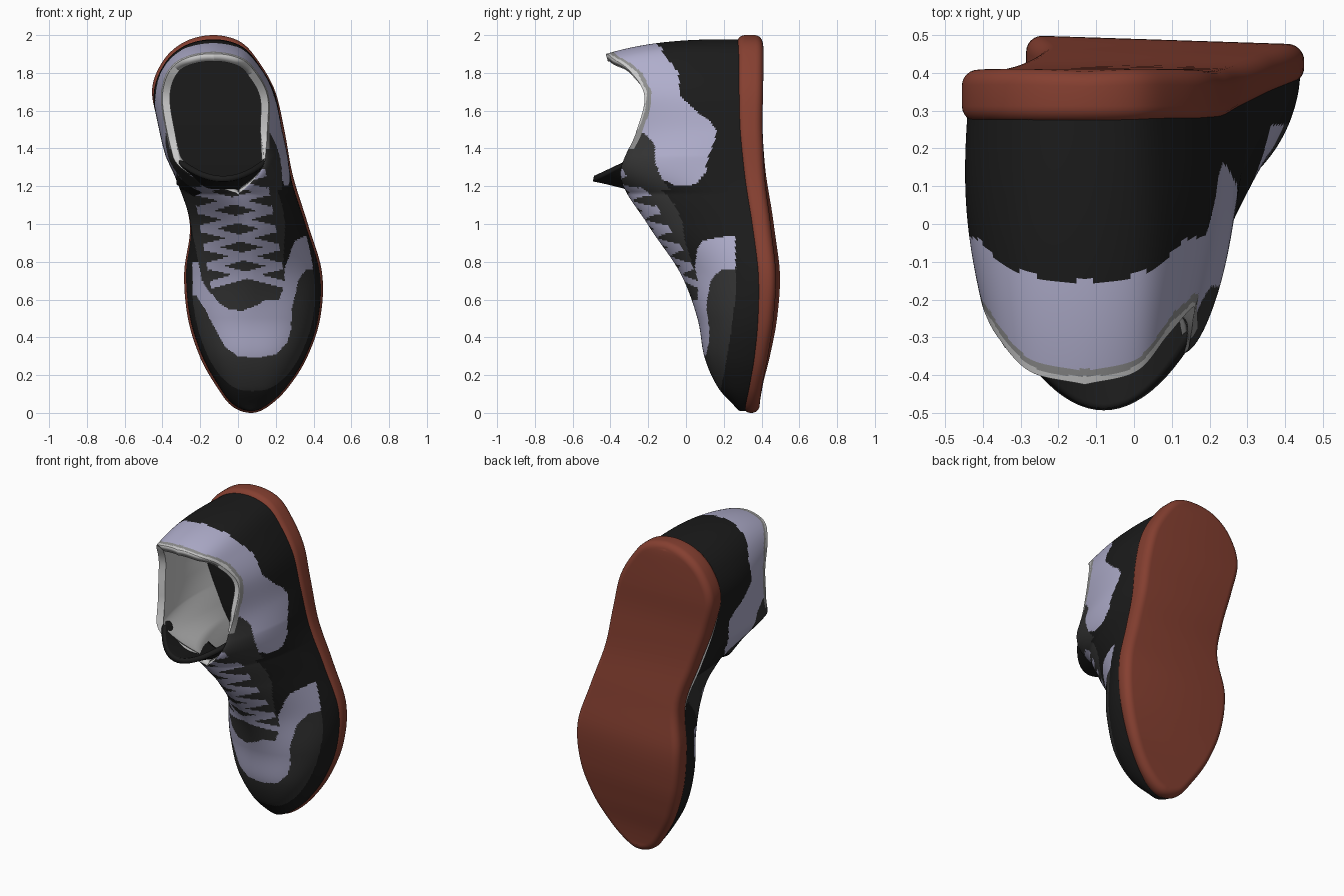
import bpy, bmesh, math

if "Cube" in bpy.data.objects:
    bpy.data.objects.remove(bpy.data.objects["Cube"])

# ---------- materials ----------
def mat(name, r, g, b):
    m = bpy.data.materials.new(name)
    m.diffuse_color = (r, g, b, 1)
    m.use_nodes = True
    m.node_tree.nodes["Principled BSDF"].inputs["Base Color"].default_value = m.diffuse_color
    return m

BLACK = mat("black_fabric", .011, .011, .011)
CHAR = mat("charcoal_overlay", .034, .034, .034)
LILAC = mat("lilac_panel", .43, .42, .60)
TRIM = mat("grey_trim", .27, .27, .27)
LINING = mat("light_lining", .58, .58, .58)
RUST = mat("rust_rubber", .235, .05, .03)

# ---------- profiles along the shoe (k = 0 toe .. 12 heel, z = 1 - cos) ----------
XL = [.07, -.03, -.11, -.20, -.265, -.285, -.255, -.33, -.41, -.455, -.395, -.28, -.13]
XR = [.07, .16, .265, .365, .435, .445, .37, .29, .245, .195, .105, .01, -.13]
Y0 = [.30, .30, .32, .347, .367, .37, .34, .30, .275, .27, .27, .27, .27]
Y1 = [.39, .393, .41, .447, .483, .497, .464, .422, .405, .408, .41, .41, .405]
TOP = [.29, .25, .165, .097, .06, -.03, -.20, -.345, -.265, -.22, -.295, -.39, -.425]
POW = [2.5, 2.5, 2.5, 2.4, 2.1, 1.6, 1.65, 1.9, 1.2, 1.15, 1.15, 1.15, 1.15]
IN_L = [0, 0, 0, 0, 0, 0, .01, .015, .03, .04, .02, 0, 0]
IN_R = [0, 0, 0, 0, 0, 0, .13, .13, .08, .03, .01, 0, 0]
INSET_L = [0, .005, .009, .012, .012, .01, .004, 0, .006, .015, .012, .005, 0]

def cr(t, k):
    """Smooth interpolation in an evenly spaced table."""
    k = min(max(k, 0), 12)
    i = min(int(k), 11)
    f = k - i
    b, c = t[i], t[i + 1]
    a = t[i - 1] if i else 2 * b - c
    d = t[i + 2] if i < 11 else 2 * c - b
    return b + .5 * f * (c - a + f * (2*a - 5*b + 4*c - d + f * (3*(b - c) + d - a)))

def k_of(z):
    return math.acos(min(max(1 - z, -1), 1)) * 12 / math.pi

def lerp_table(t, v):
    for (a, fa), (b, fb) in zip(t, t[1:]):
        if v <= b:
            return fa + (fb - fa) * max(v - a, 0) / (b - a)
    return t[-1][1]

def inside(poly, x, y):
    hit = False
    for (ax, ay), (bx, by) in zip(poly, poly[1:] + poly[:1]):
        if (ay > y) != (by > y) and x < ax + (bx - ax) * (y - ay) / (by - ay):
            hit = not hit
    return hit

def make(name, verts, faces, mats, weld=False, fix=False):
    me = bpy.data.meshes.new(name)
    me.from_pydata(verts, [], faces)
    bm = bmesh.new()
    bm.from_mesh(me)
    if weld:
        bmesh.ops.remove_doubles(bm, verts=bm.verts, dist=1e-5)
    if fix:
        bmesh.ops.recalc_face_normals(bm, faces=bm.faces)
    for f in bm.faces:
        f.smooth = True
    bm.to_mesh(me)
    bm.free()
    for m in mats:
        me.materials.append(m)
    ob = bpy.data.objects.new(name, me)
    bpy.context.collection.objects.link(ob)
    return ob

def thicken(ob, t, offset, mat_offset=0):
    s = ob.modifiers.new("thickness", 'SOLIDIFY')
    s.thickness, s.offset = t, offset
    s.material_offset = s.material_offset_rim = mat_offset

# ---------- sole: rounded rings around the outline, closed top and bottom ----------
M, R = 90, .042
ks = [12 * i / M for i in range(M + 1)]
zs = [1 - math.cos(k * math.pi / 12) for k in ks]
loop = [(cr(XL, k), z) for k, z in zip(ks, zs)]
loop += [(cr(XR, ks[i]), zs[i]) for i in range(M - 1, 0, -1)]
N = len(loop)
arc = [math.radians(a) for a in range(0, 91, 15)]
rings = [(a, 0) for a in arc] + [(a, 1) for a in reversed(arc)]
verts, faces = [], []
for a, bottom in rings:
    for i, (x, z) in enumerate(loop):
        tx, tz = loop[(i + 1) % N][0] - loop[i - 1][0], loop[(i + 1) % N][1] - loop[i - 1][1]
        n, off = math.hypot(tx, tz), R * (1 - math.sin(a))
        h, k = R * (1 - math.cos(a)), k_of(z)
        px = x + off * tz / n
        # the forefoot tread rises a little towards the outer side
        tilt = .035 * (px + .2) * math.sin(math.pi * min(z / 1.4, 1)) if px > -.2 else 0
        verts.append((px, cr(Y1, k) - h - tilt if bottom else cr(Y0, k) + h, z - off * tx / n))
for r in range(len(rings) - 1):
    for i in range(N):
        j = (i + 1) % N
        faces.append((r*N + i, r*N + j, (r+1)*N + j, (r+1)*N + i))
for base in (0, (len(rings) - 1) * N):
    for i in range(M):
        q = [base + i, base + i + 1, base + (N - i - 1) % N, base + (N - i) % N]
        faces.append(list(dict.fromkeys(q)))
make("sole", verts, faces, [RUST], fix=True)

# ---------- upper: two side walls that join over the vamp and part at the collar ----------
S, U = 380, 72
verts, faces = [], []
for side in (0, 1):
    start = len(verts)
    for i in range(S + 1):
        k = 12 * i / S
        th = k * math.pi / 12
        s = 1 - math.cos(th)
        xl, xr = cr(XL, k) + cr(INSET_L, k), cr(XR, k) - .012 * math.sin(th)
        t = min(max((s - 1.17) / .2, 0), 1)
        opening = t * (2 - t)
        xb = xr if side else xl
        rim = xr - cr(IN_R, k) if side else xl + cr(IN_L, k)
        xt = (xl + xr) / 2 * (1 - opening) + rim * opening
        yb, yt, e = cr(Y0, k) + .02, cr(TOP, k), 2 / cr(POW, k)
        w = min(max((s - 1.4) / .6, 0), 1)
        w = w * w * (3 - 2 * w)
        puff = .022 * t * math.sin(th) ** .5 if 0 < th < math.pi - 1e-6 else 0
        for j in range(U + 1):
            a = j / U * math.pi / 2
            c, n = max(math.cos(a), 0) ** e if j < U else 0, math.sin(a) ** e
            y = yb + (yt - yb) * n
            lean = .078 * w * (max(.25 - y, 0) / .675) ** 2.6
            out = puff * math.sin(math.pi * n) * (1 if side else -1)
            verts.append((xt + (xb - xt) * c + out, y, .01 + .984 * s - lean))
    for i in range(S):
        for j in range(U):
            p = start + i * (U + 1) + j
            q = (p, p + 1, p + U + 2, p + U + 1)
            faces.append(q[::-1] if side else q)
upper = make("upper", verts, faces, [BLACK, CHAR, LILAC, TRIM, LINING], weld=True)

# colour panels: collar is drawn in (y, z), the front panels in (x, z)
COLLAR = [(-.6, 1.99), (-.155, 1.99), (-.155, 1.965), (-.1, 1.88), (-.04, 1.8), (-.03, 1.68), (.05, 1.6),
          (.13, 1.54), (.16, 1.5), (.155, 1.45), (.12, 1.36), (.1, 1.27), (.06, 1.215), (0, 1.2), (-.06, 1.205),
          (-.13, 1.24), (-.165, 1.33), (-.165, 1.42), (-.22, 1.48), (-.6, 1.48)]
EYESTAY = [(-.33, 1.2), (-.25, 1.0), (-.21, .8), (-.18, .68), (-.1, .58), (-.05, .55), (.02, .54), (.1, .57),
           (.15, .6), (.22, .6), (.25, .7), (.24, .8), (.25, 1.0), (.235, 1.1), (.2, 1.2)]
BAND = [(-.4, .64), (-.22, .62), (-.18, .56), (-.15, .5), (-.07, .35), (0, .3), (.1, .29), (.2, .31), (.26, .37),
        (.28, .44), (.285, .55), (.32, .7), (.36, .76), (.45, .77), (.45, .93), (.36, .94), (.3, .91), (.26, .8),
        (.24, .75), (-.19, .7), (-.21, .8), (-.4, .8)]
STAY_TOP = [(1.18, -.08), (1.24, -.13), (1.33, -.165), (1.42, -.165), (1.48, -.22)]
GUARD = [(0, .16), (.2, .2), (.4, .235), (.6, .26), (.77, .265)]
RIM = [(1.4, -.31), (1.5, -.265), (1.6, -.23), (1.7, -.22), (1.8, -.27), (1.85, -.33), (1.89, -.4), (1.915, -.425)]

def panel(x, y, z):
    if z > 1.4 and y < lerp_table(RIM, z) + .038:
        return 4 if z > 1.5 and y < lerp_table(RIM, z) + .014 else 3
    stay = inside(EYESTAY, x, z) if z < 1.18 else z < 1.48 and y < lerp_table(STAY_TOP, z)
    if stay:
        d = (x - .05 + .18 * (z - .7)) / .2
        for r in range(6):
            for slope in (-.052, .052):
                if abs(d) < 1 and abs(z - .73 - .098 * r - slope * d) < .02:
                    return 2
        return 1
    if inside(COLLAR, y, z) or (y < .262 and inside(BAND, x, z)):
        return 2
    return 1 if z < .77 and y < lerp_table(GUARD, z) and not (z > .62 and abs(x - .07) < .2) else 0

for f in upper.data.polygons:
    f.material_index = panel(*f.center)
thicken(upper, .042, -1, 10)

# ---------- insole ----------
verts, faces = [], []
for i in range(41):
    z = .7 + 1.24 * i / 40
    k = k_of(z)
    verts += [(cr(XL, k) + .04, cr(Y0, k) - .05, z), (cr(XR, k) - .04, cr(Y0, k) - .05, z)]
    if i:
        faces.append((2*i - 2, 2*i - 1, 2*i + 1, 2*i))
make("insole", verts, faces, [BLACK])

# ---------- tongue: curled flap leaving the throat ----------
A = 24
verts, faces = [], []
for i in range(A + 1):
    v = i / A
    b0, b1, b2 = (1 - v) ** 2, 2 * v * (1 - v), v * v
    for j in range(A + 1):
        u = 2 * j / A - 1
        y = b0 * -.05 + b1 * -.35 + b2 * -.49 + .2 * u * u * (.4 + .6 * v)
        z = b0 * 1.12 + b1 * 1.215 + b2 * 1.24 + .1 * u * u
        verts.append((-.08 + .235 * u, y, z))
        if i and j:
            p = i * (A + 1) + j
            faces.append((p, p - 1, p - A - 2, p - A - 1))
thicken(make("tongue", verts, faces, [BLACK]), .03, 0)
